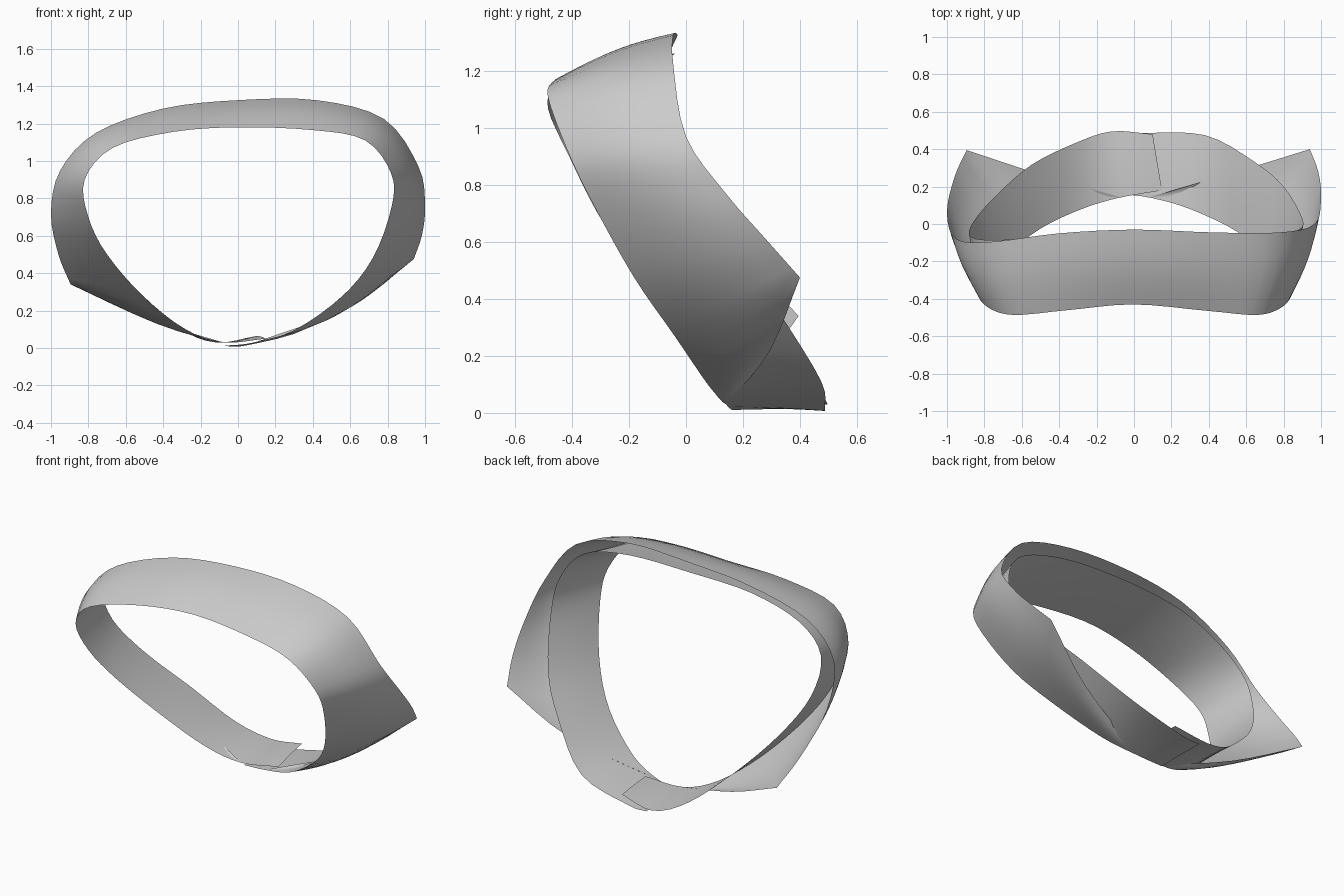
import bpy, math
from mathutils import Vector

if "Cube" in bpy.data.objects:
    bpy.data.objects.remove(bpy.data.objects["Cube"])

STEPS = 4   # subdivisions between stations along the collar

# Stations run from the left front, round the back of the neck, to the right front.
FOLD = [(.15, .18, .05), (-.08, .14, .03), (-.28, .08, .10), (-.50, -.025, .27), (-.70, -.18, .50),
        (-.80, -.31, .70), (-.82, -.41, .90), (-.67, -.485, 1.07), (-.35, -.46, 1.155),
        (0, -.43, 1.18), (.40, -.465, 1.165), (.68, -.485, 1.11), (.82, -.42, .93),
        (.82, -.335, .75), (.72, -.185, .48), (.55, -.04, .27), (.30, .08, .095),
        (.09, .14, .03), (-.07, .16, .01)]
FALL = [(-.08, .145, .03), (-.50, .265, .16), (-.895, .395, .34), (-.96, .25, .50),
        (-1.0, .06, .72), (-.95, -.08, .95), (-.76, -.095, 1.15), (-.40, -.05, 1.28),
        (0, -.03, 1.325), (.42, -.045, 1.325), (.78, -.045, 1.225), (.965, 0, .97),
        (1.0, .14, .77), (.985, .28, .61), (.94, .40, .475), (.60, .295, .22), (.09, .145, .03)]
BAND = [(.10, .48, .065), (-.12, .495, .03), (-.32, .43, .11), (-.55, .315, .31), (-.74, .15, .53),
        (-.86, .01, .75), (-.87, -.07, .97), (-.71, -.085, 1.13), (-.40, -.06, 1.235),
        (0, -.04, 1.26), (.42, -.05, 1.25), (.74, -.065, 1.17), (.88, -.03, 1.0),
        (.90, .03, .80), (.80, .20, .53), (.64, .335, .34), (.38, .475, .11),
        (.05, .487, .015), (-.07, .487, .01)]


def spline(points):
    """Catmull-Rom curve through the points."""
    p = [Vector(q) for q in points]
    p = [2 * p[0] - p[1]] + p + [2 * p[-1] - p[-2]]
    out = []
    for i in range(1, len(p) - 2):
        a, b, c, d = p[i - 1:i + 3]
        for k in range(STEPS):
            t = k / STEPS
            out.append(.5 * (2 * b + (c - a) * t + (2 * a - 5 * b + 4 * c - d) * t * t
                             + (3 * b - a - 3 * c + d) * t ** 3))
    return out + [p[-2]]


def sheet(name, edge, fold, bulge, rows=8):
    """Cloth strip between a free edge and the fold, bowed slightly outward."""
    verts, faces = [], []
    for e, f in zip(edge, fold):
        mid = (e + f) / 2
        outward = Vector((mid.x, 0, mid.z - .65)).normalized()
        for r in range(rows + 1):
            u = r / rows
            verts.append(e.lerp(f, u) + outward * bulge * (e - f).length * math.sin(math.pi * u))
    w = rows + 1
    for i in range(len(edge) - 1):
        for r in range(rows):
            a = i * w + r
            faces.append((a, a + 1, a + w + 1, a + w))
    mesh = bpy.data.meshes.new(name)
    mesh.from_pydata(verts, [], faces)
    mesh.update()
    mesh.shade_smooth()
    obj = bpy.data.objects.new(name, mesh)
    bpy.context.collection.objects.link(obj)
    return obj


fold = spline(FOLD)

# Turned-down outer collar: its edge breaks sharply at the two points
fall_edge = spline(FALL[:3])[:-1] + spline(FALL[2:15])[:-1] + spline(FALL[14:])
sheet("collar_fall", fall_edge, fold[STEPS:-STEPS], .05)

# Inner neck band, whose ends overlap at the front
sheet("collar_band", spline(BAND), fold, -.01)
